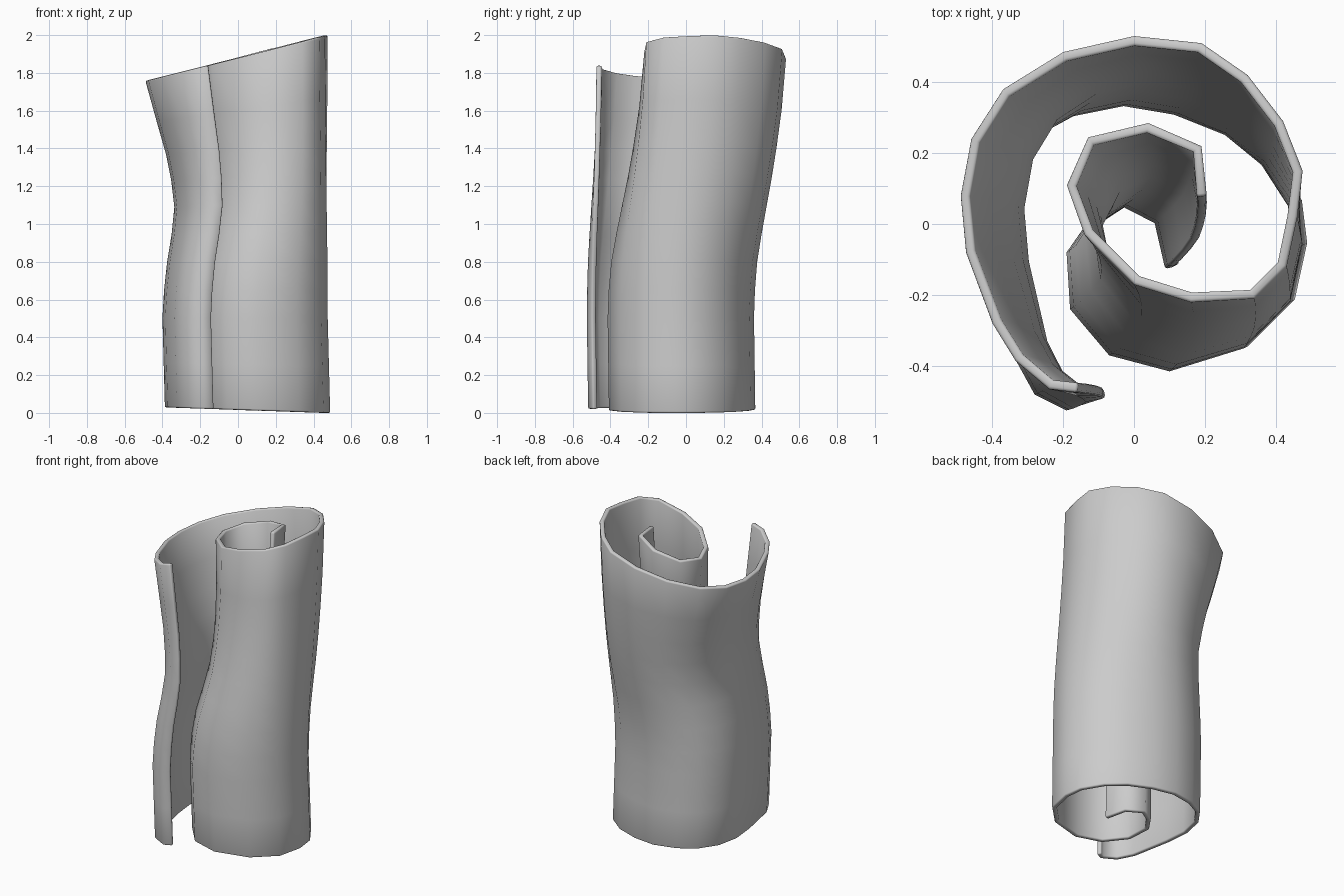
import bpy

if "Cube" in bpy.data.objects:
    bpy.data.objects.remove(bpy.data.objects["Cube"])

# Spiral outer-face cross-sections: free end -> around the back -> inner coil
LOW = [(-.14, -.50), (-.19, -.525), (-.28, -.48), (-.335, -.38), (-.385, -.13),
       (-.40, .02), (-.37, .16), (-.29, .27), (-.18, .33), (-.03, .36),
       (.12, .335), (.27, .275), (.38, .185), (.46, .06), (.475, -.06),
       (.44, -.22), (.31, -.35), (.10, -.415), (-.07, -.37), (-.18, -.24),
       (-.19, -.08), (-.12, .02), (-.03, .075), (.08, .02), (.115, -.12)]
TOP = [(-.16, -.475), (-.24, -.465), (-.335, -.385), (-.40, -.28), (-.475, -.08),
       (-.49, .08), (-.46, .24), (-.37, .38), (-.20, .485), (0, .53),
       (.19, .51), (.32, .42), (.42, .29), (.475, .15), (.46, .02),
       (.43, -.12), (.34, -.21), (.16, -.22), (0, -.17), (-.14, -.03),
       (-.19, .11), (-.13, .245), (.04, .285), (.19, .22), (.205, .08)]

# Rows up the roll: height, blend from low to top section, sideways crease
ROWS = [(0, 0, 0), (.25, 0, 0), (.5, 0, 0), (.65, .03, .12), (.8, .1, .35),
        (.95, .24, .72), (1.1, .4, 1), (1.25, .56, .96), (1.4, .7, .8),
        (1.6, .86, .45), (1.88, 1, 0)]


def roll_point(i, row):
    h, t, crease = row
    (ax, ay), (bx, by) = LOW[i], TOP[i]
    x = ax + (bx - ax) * t
    y = ay + (by - ay) * t
    x += crease * .095 * max(0, (.47 - x) / .87)
    foot = max(0, 1 - h / .5)
    x += .013 * foot
    y += .007 * foot
    # slanted upper rim and slightly uneven lower rim
    k = h / 1.88
    z = h + .25 * x * k ** 4 + (.016 - .033 * x) * (1 - k) ** 6
    return x, y, max(z, 0)


# Rolled sheet
n = len(LOW)
verts = [roll_point(i, r) for r in ROWS for i in range(n)]
faces = [(j * n + i, (j + 1) * n + i, (j + 1) * n + i + 1, j * n + i + 1)
         for j in range(len(ROWS) - 1) for i in range(n - 1)]
mesh = bpy.data.meshes.new("rolled_sheet")
mesh.from_pydata(verts, [], faces)
roll = bpy.data.objects.new("rolled_sheet", mesh)
bpy.context.collection.objects.link(roll)

# Sheet thickness and softened rims
solid = roll.modifiers.new("thickness", 'SOLIDIFY')
solid.thickness = .028
solid.offset = -1
bevel = roll.modifiers.new("soft_rim", 'BEVEL')
bevel.width = .008
bevel.segments = 2
bevel.limit_method = 'ANGLE'
bevel.angle_limit = 1.1

bpy.context.view_layer.objects.active = roll
roll.select_set(True)
for m in ("thickness", "soft_rim"):
    bpy.ops.object.modifier_apply(modifier=m)
bpy.ops.object.shade_smooth_by_angle(angle=1.05)
